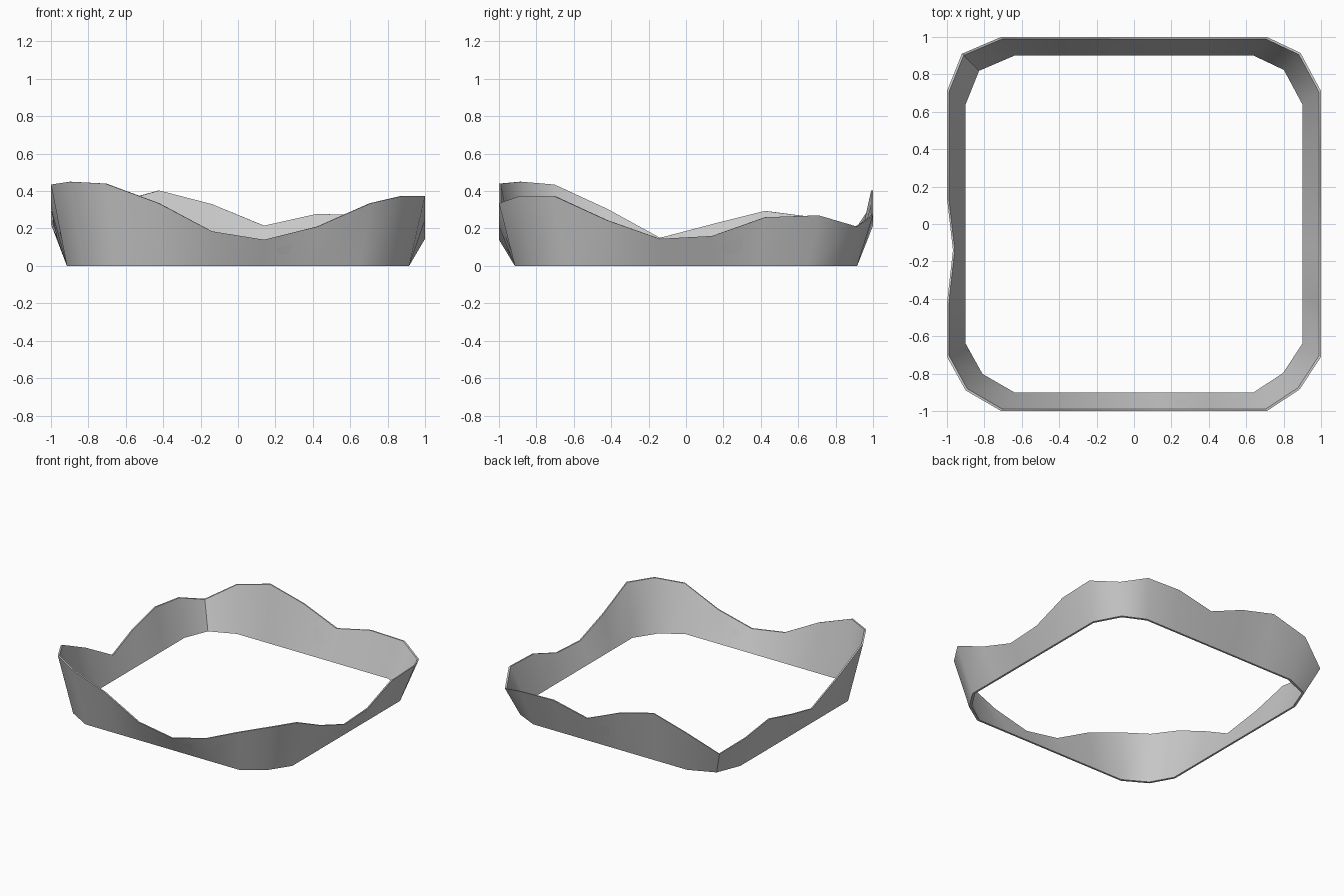
import bpy, bmesh
from math import radians

if "Cube" in bpy.data.objects:
    bpy.data.objects.remove(bpy.data.objects["Cube"])

# Rim heights, one list per side: start corner followed by six points along the side
front = [.45, .44, .335, .185, .14, .21, .335]     # left to right
right = [.375, .375, .245, .145, .16, .26, .27]    # front to back
back = [.21, .27, .278, .215, .33, .403, .325]     # right to left
left = [.19, .257, .294, .223, .15, .305, .435]    # back to front
steps = (-.71, -.425, -.14, .14, .425, .71)

# Rounded-square plan: each corner point, then the points along the next side
corners = [(-.9, -.89), (.885, -.885), (.89, .915), (-.92, .91)]
sides = [lambda t: (t, -1), lambda t: (1, t), lambda t: (-t, 1), lambda t: (-1, -t)]
plan, heights = [], []
for corner, side, hs in zip(corners, sides, (front, right, back, left)):
    plan += [corner] + [side(t) for t in steps]
    heights += hs
plan[25] = (-.968, -.14)                           # shallow dip in the left rim


def base_point(i):
    """Matching point of the narrower foot outline."""
    x, y = (-1, plan[i][1]) if i == 25 else plan[i]
    return x * .915, y * .915


bm = bmesh.new()
inset_top, inset_foot = .99, .984
rings = [[], [], [], []]                           # outer foot, outer rim, inner rim, inner foot
for i, ((x, y), h) in enumerate(zip(plan, heights)):
    bx, by = base_point(i)
    section = [(bx, by, 0), (x, y, h), (x * inset_top, y * inset_top, h),
               (bx * inset_foot, by * inset_foot, 0)]
    for ring, co in zip(rings, section):
        ring.append(bm.verts.new(co))

# Skin the closed wall
n = len(plan)
for k in range(4):
    a, b = rings[k], rings[(k + 1) % 4]
    for i in range(n):
        j = (i + 1) % n
        bm.faces.new((a[i], a[j], b[j], b[i]))
bmesh.ops.recalc_face_normals(bm, faces=bm.faces)

mesh = bpy.data.meshes.new("wavy_band")
bm.to_mesh(mesh)
bm.free()
band = bpy.data.objects.new("wavy_band", mesh)
bpy.context.collection.objects.link(band)
bpy.context.view_layer.objects.active = band
band.select_set(True)
bpy.ops.object.shade_smooth_by_angle(angle=radians(45))
